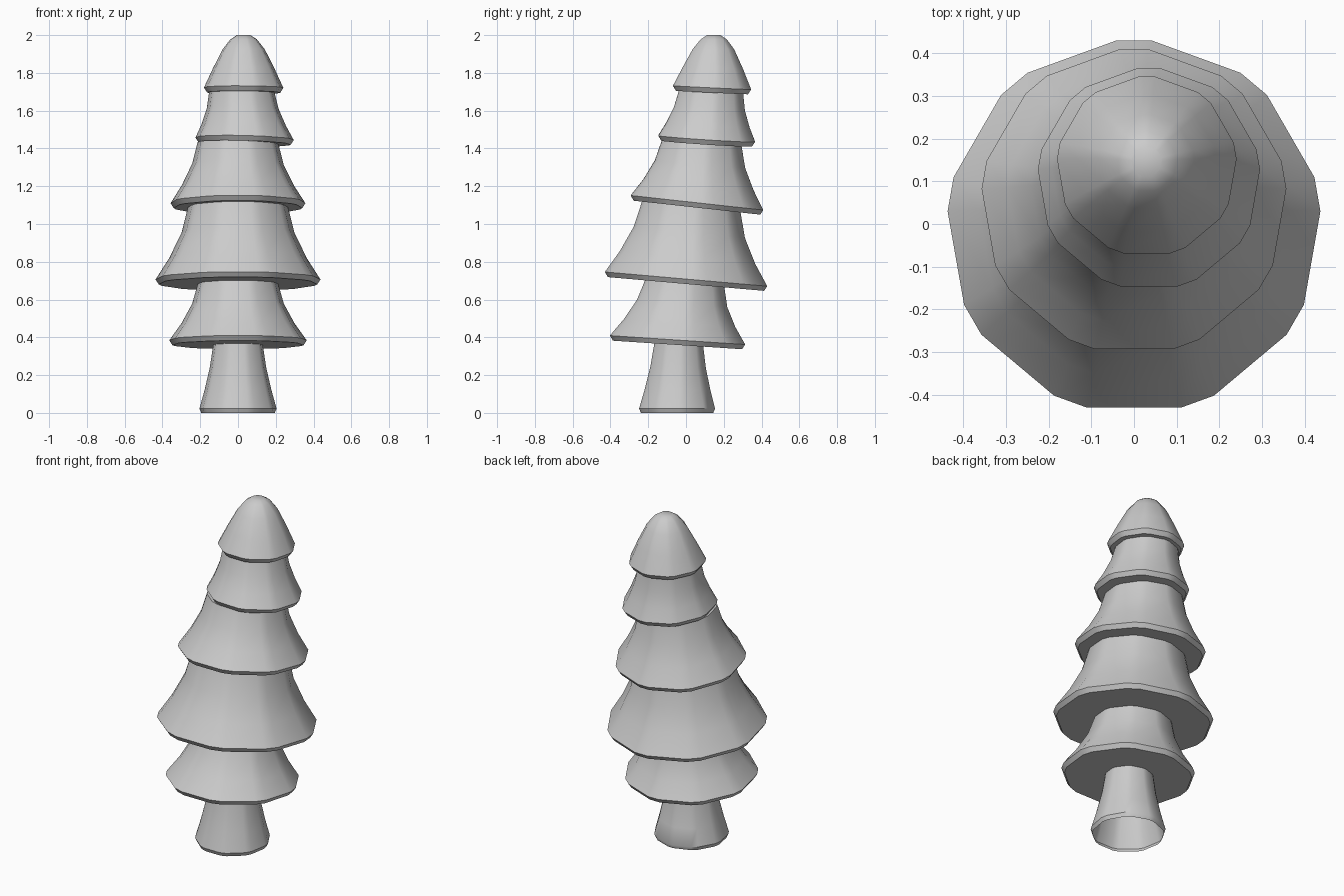
import bpy, bmesh, math

if "Cube" in bpy.data.objects:
    bpy.data.objects.remove(bpy.data.objects["Cube"])

DROP, INSET = 0.026, 0.017      # slanted band under each rim


def angles():
    # nine-sided outline with clipped corners
    out = []
    for k in range(9):
        for d in (-5.3, 5.3):
            out.append(math.radians(90 + 40 * k + d))
    return out


def ring(cx, cy, cz, r, sy=0.0, sx=0.0):
    # tilted horizontal ring: sy / sx are the slopes along y / x
    return [(cx + r * math.cos(a), cy + r * math.sin(a),
             cz - sy * r * math.sin(a) - sx * r * math.cos(a)) for a in angles()]


def loft(name, rings, cap=False):
    bm = bmesh.new()
    loops = [[bm.verts.new(p) for p in ring(*r)] for r in rings]
    n = len(loops[0])
    for a, b in zip(loops, loops[1:]):
        for i in range(n):
            j = (i + 1) % n
            bm.faces.new((a[i], a[j], b[j], b[i]))
    if cap:
        bm.faces.new(loops[-1])
    me = bpy.data.meshes.new(name)
    bm.to_mesh(me)
    bm.free()
    ob = bpy.data.objects.new(name, me)
    bpy.context.collection.objects.link(ob)
    bpy.ops.object.select_all(action='DESELECT')
    ob.select_set(True)
    bpy.context.view_layer.objects.active = ob
    bpy.ops.object.shade_smooth_by_angle(angle=math.radians(38))
    return ob


def flare(bottom, top, power=1.55, steps=(1.0, 0.7, 0.35, 0.0)):
    # concave skirt from a wide bottom ring up to a narrow top ring
    out = []
    for t in steps:
        r = [tp + (b - tp) * t for b, tp in zip(bottom, top)]
        r[3] = top[3] + (bottom[3] - top[3]) * t ** power
        out.append(tuple(r))
    return out


# rims: cx, cy, cz, radius, slope y, slope x
rims = [
    (0.0, -0.05, 0.386, 0.365, 0.066, 0.0),
    (0.0, -0.006, 0.709, 0.438, 0.088, 0.0),
    (0.0, 0.053, 1.113, 0.358, 0.110, 0.0),
    (0.035, 0.106, 1.452, 0.261, 0.065, 0.025),
    (0.03, 0.135, 1.722, 0.211, 0.048, 0.005),
]
# neck under each rim: cx, cy, radius
neck_specs = [
    (0.0, -0.04, 0.132),
    (0.0, -0.01, 0.214),
    (0.0, 0.024, 0.266),
    (0.0, 0.080, 0.215),
    (0.02, 0.130, 0.174),
]
# necks lie in the plane of the underside above them
necks = []
for (cx, cy, cz, r, sy, sx), (nx, ny, nr) in zip(rims, neck_specs):
    necks.append((nx, ny, cz - DROP - sy * (ny - cy) - sx * (nx - cx), nr, sy, sx))

# trunk, open at the bottom
foot = (0.0, -0.05, 0.022, 0.205, 0.0, 0.0)
loft("trunk", [(0.0, -0.05, 0.0, 0.195, 0.0, 0.0)] + flare(foot, necks[0], 1.35))

# branch tiers: underside, band, skirt
for i, rim in enumerate(rims):
    cx, cy, cz, r, sy, sx = rim
    base = [necks[i], (cx, cy, cz - DROP, r - INSET, sy, sx)]
    if i < len(rims) - 1:
        loft(f"branch_tier_{i + 1}", base + flare(rim, necks[i + 1]))
    else:
        # rounded tree top
        tip = [(0.03, 0.14, 1.825, 0.163, 0.03, 0.0),
               (0.03, 0.144, 1.925, 0.112, 0.01, 0.0),
               (0.03, 0.146, 1.978, 0.070, 0.0, 0.0),
               (0.03, 0.146, 2.0, 0.036, 0.0, 0.0)]
        loft("tree_top", base + [rim] + tip, cap=True)
